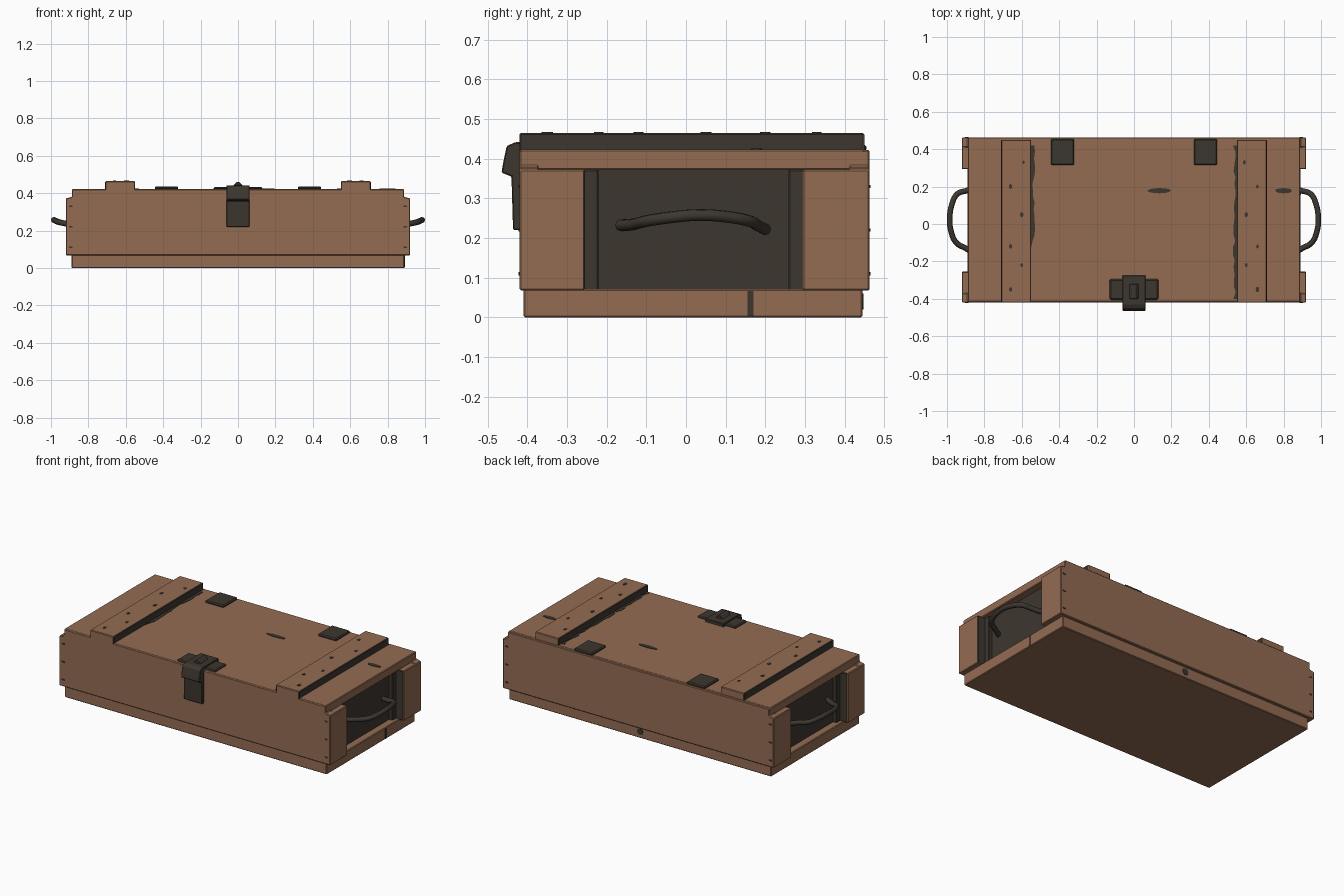
import bpy, bmesh, math, random
from mathutils import Vector

if "Cube" in bpy.data.objects:
    bpy.data.objects.remove(bpy.data.objects["Cube"])

random.seed(4)


def material(name, rgb):
    m = bpy.data.materials.new(name)
    m.diffuse_color = (*rgb, 1)
    m.use_nodes = True
    m.node_tree.nodes["Principled BSDF"].inputs["Base Color"].default_value = m.diffuse_color
    return m


WOOD = material("brown wood", (0.295, 0.150, 0.086))
DARK = material("dark iron and stain", (0.047, 0.037, 0.029))


def finish(name, bm, mats, bevel=0.0, rule=None):
    bmesh.ops.recalc_face_normals(bm, faces=bm.faces)
    if rule:
        for f in bm.faces:
            f.normal_update()
            f.material_index = rule(f)
    if bevel:
        bmesh.ops.bevel(bm, geom=list(bm.edges), offset=bevel, segments=1,
                        affect='EDGES', material=-1)
    me = bpy.data.meshes.new(name)
    bm.to_mesh(me)
    bm.free()
    for m in mats:
        me.materials.append(m)
    ob = bpy.data.objects.new(name, me)
    bpy.context.collection.objects.link(ob)
    return ob


def prism(name, pts, axis, lo, hi, mats=(WOOD,), bevel=0.0, rule=None):
    """Extrude a 2D outline along an axis (0=x, 1=y, 2=z)."""
    bm = bmesh.new()
    loops = []
    for d in (lo, hi):
        vs = []
        for p in pts:
            c = list(p)
            c.insert(axis, d)
            vs.append(bm.verts.new(c))
        bm.faces.new(vs)
        loops.append(vs)
    a, b = loops
    for i in range(len(pts)):
        j = (i + 1) % len(pts)
        bm.faces.new((a[i], a[j], b[j], b[i]))
    return finish(name, bm, mats, bevel, rule)


def box(name, x, y, z, mats=(WOOD,), bevel=0.004, rule=None):
    pts = [(x[0], y[0]), (x[1], y[0]), (x[1], y[1]), (x[0], y[1])]
    return prism(name, pts, 2, z[0], z[1], mats, bevel, rule)


def mx(s, a, b):
    return tuple(sorted((s * a, s * b)))


# Base tray and dark inner core that closes the recessed ends
box("base", (-0.89, 0.89), (-0.41, 0.445), (0, 0.072))
box("inner_core", (-0.845, 0.845), (-0.40, 0.43), (0.06, 0.39), (DARK,), 0)

# Long side boards, stepped at the upper corners, and the lid between them
side = [(-0.92, 0.068), (0.92, 0.068), (0.92, 0.373), (0.888, 0.38),
        (0.888, 0.422), (-0.888, 0.422), (-0.888, 0.38), (-0.92, 0.373)]
prism("front_board", side, 1, -0.42, -0.37, bevel=0.004)
prism("back_board", side, 1, 0.41, 0.463, bevel=0.004)
box("lid", (-0.888, 0.888), (-0.417, 0.45), (0.372, 0.423))

for s in (-1, 1):
    # Corner posts flanking each recessed end
    for y in ((-0.415, -0.255), (0.293, 0.458)):
        box("corner_post", mx(s, 0.83, 0.92), y, (0.068, 0.373),
            (WOOD, DARK), 0.004,
            lambda f: int(abs(f.normal.y) > 0.5))
    # Dark slats at the edges of the recess
    for y in ((-0.26, -0.22), (0.258, 0.30)):
        box("recess_slat", mx(s, 0.84, 0.868), y, (0.068, 0.373), (DARK,))
    # Lid cleat with stained long sides
    box("lid_cleat", mx(s, 0.55, 0.71), (-0.42, 0.45), (0.41, 0.465),
        (WOOD, DARK), 0.004, lambda f: int(abs(f.normal.x) > 0.5))
    # Ragged stain along the inner foot of the cleat
    n = 24
    edge = [(s * (0.528 + random.random() * 0.016), 0.42 - 0.82 * i / n)
            for i in range(n + 1)]
    if s < 0:
        edge = edge[:16] + [(s * 0.55, edge[16][1])]
    prism("cleat_stain", [(s * 0.553, 0.42)] + edge + [(s * 0.553, edge[-1][1])],
          2, 0.42, 0.4255, (DARK,))
    # Nail heads and worn spots on the cleat
    for x, y in ((0.59, 0.33), (0.66, 0.20), (0.60, 0.05), (0.66, -0.12),
                 (0.60, -0.22), (0.66, -0.35)):
        r = 0.006 + 0.005 * random.random()
        pts = [(s * x + r * math.cos(k * math.pi / 4),
                y + 1.5 * r * math.sin(k * math.pi / 4)) for k in range(8)]
        prism("nail_head", pts, 2, 0.462, 0.468, (DARK,))

    # Rope handle bowed out of the recess
    cu = bpy.data.curves.new("handle_path", 'CURVE')
    cu.dimensions = '3D'
    cu.bevel_depth = 0.015
    cu.bevel_resolution = 2
    cu.resolution_u = 5
    cu.use_fill_caps = True
    path = [(0.84, 0.20, 0.222), (0.89, 0.18, 0.232), (0.945, 0.16, 0.243),
            (0.975, 0.10, 0.254), (0.985, 0.03, 0.258), (0.978, -0.04, 0.252),
            (0.95, -0.10, 0.243), (0.90, -0.13, 0.235), (0.84, -0.165, 0.232)]
    sp = cu.splines.new('BEZIER')
    sp.bezier_points.add(len(path) - 1)
    for bp, p in zip(sp.bezier_points, path):
        bp.co = (s * p[0], p[1], p[2])
        bp.handle_left_type = bp.handle_right_type = 'AUTO'
    tmp = bpy.data.objects.new("handle_path", cu)
    bpy.context.collection.objects.link(tmp)
    me = bpy.data.meshes.new_from_object(
        tmp.evaluated_get(bpy.context.evaluated_depsgraph_get()))
    bpy.data.objects.remove(tmp)
    me.materials.clear()
    me.materials.append(DARK)
    ob = bpy.data.objects.new("handle", me)
    bpy.context.collection.objects.link(ob)
    for p in me.polygons:
        p.use_smooth = True

    # Hinge plate on the lid
    box("hinge", mx(s, 0.32, 0.445), (0.315, 0.455), (0.418, 0.436),
        (DARK,), 0.006)

    # Nails at the ends of the side boards
    for y, d in ((-0.42, -1), (0.463, 1)):
        for z in (0.11, 0.22, 0.33):
            box("board_nail", mx(s, 0.885, 0.903),
                tuple(sorted((y - d * 0.004, y + d * 0.002))),
                (z - 0.004, z + 0.004), (DARK,), 0)

# Latch: lid plate, tongue, hooked hasp and knob
box("latch_plate", (-0.13, 0.13), (-0.405, -0.295), (0.418, 0.434), (DARK,), 0.006)
hasp = [(-0.275, 0.42), (-0.275, 0.442), (-0.43, 0.442), (-0.452, 0.432),
        (-0.462, 0.385), (-0.465, 0.365), (-0.44, 0.355), (-0.436, 0.22),
        (-0.415, 0.22), (-0.415, 0.42)]
prism("latch_hasp", hasp, 0, -0.062, 0.062, (DARK,), 0.003)
prism("latch_knob", [(-0.025, 0.44), (0.025, 0.44), (0.008, 0.46), (-0.008, 0.46)],
      1, -0.40, -0.32, (DARK,), 0.003)

# Dark gouges in the lid
for name, x, y, w, h in (("lid_gouge", 0.135, 0.178, 0.068, 0.014),
                         ("lid_end_gouge", 0.80, 0.178, 0.05, 0.014)):
    pts = [(x + w * math.cos(k * math.pi / 6) * random.uniform(0.85, 1),
            y + h * math.sin(k * math.pi / 6)) for k in range(12)]
    prism(name, pts, 2, 0.42, 0.4255, (DARK,))

# Small dark knots on the underside and the back of the base
for x, y in ((0.12, 0.05), (0.2, -0.0), (-0.12, 0.12)):
    pts = [(x + 0.013 * math.cos(k * math.pi / 4),
            y + 0.013 * math.sin(k * math.pi / 4)) for k in range(8)]
    prism("base_knot", pts, 2, 0.0, 0.004, (DARK,))
pts = [(0.02 * math.cos(k * math.pi / 4),
        0.04 + 0.02 * math.sin(k * math.pi / 4)) for k in range(8)]
prism("back_knot", pts, 1, 0.44, 0.448, (DARK,))
# Split in the right end of the base
box("base_split", (0.885, 0.892), (0.155, 0.17), (0.004, 0.066), (DARK,), 0)
